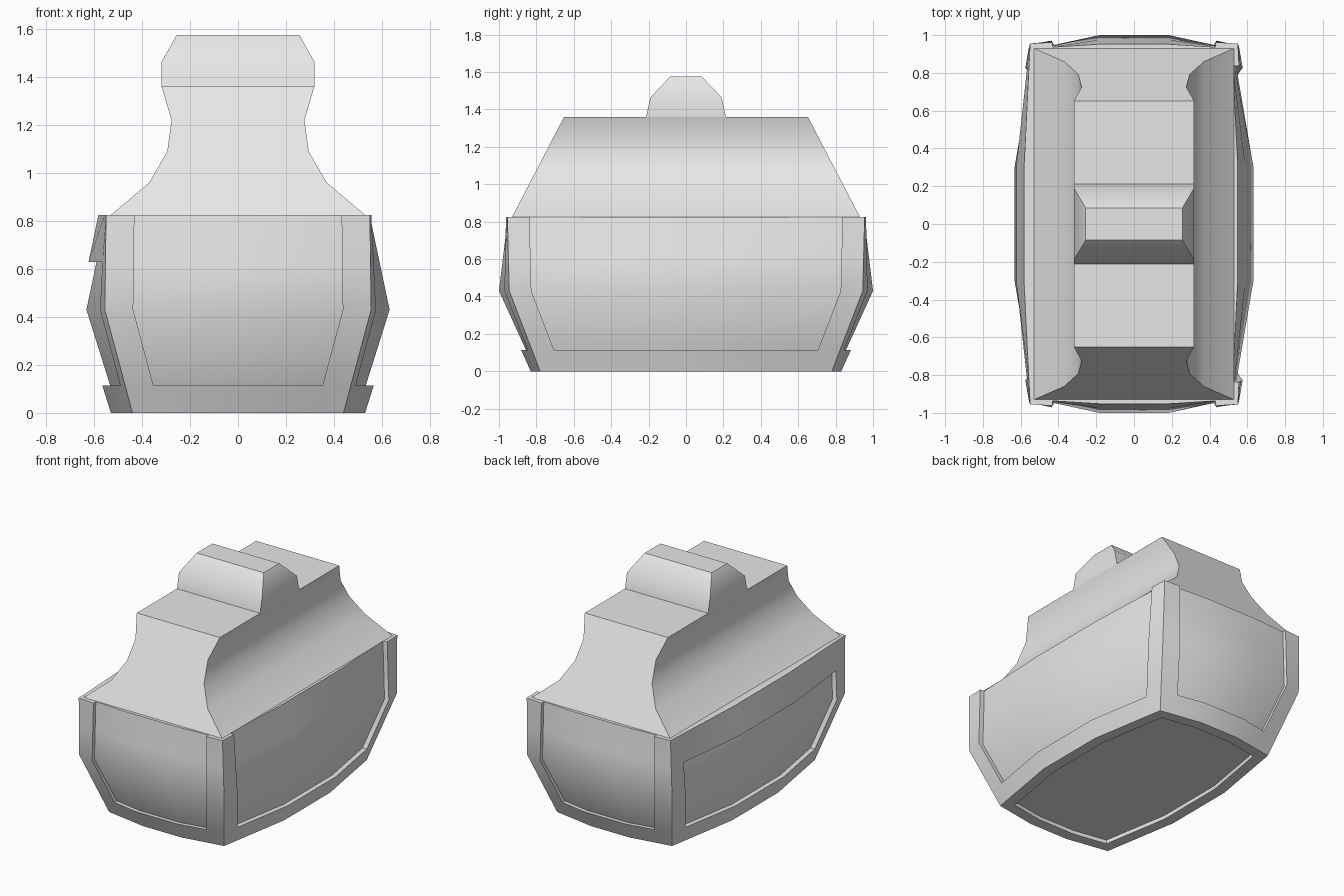
import bpy, bmesh, math

old = bpy.data.objects.get("Cube")
if old:
    bpy.data.objects.remove(old, do_unlink=True)

grey = bpy.data.materials.new("light_grey")
grey.use_nodes = True
grey.diffuse_color = (0.8, 0.8, 0.8, 1)
grey.node_tree.nodes["Principled BSDF"].inputs["Base Color"].default_value = (0.8, 0.8, 0.8, 1)


def finish(name, bm):
    """Turn a bmesh into a shaded object."""
    bmesh.ops.recalc_face_normals(bm, faces=bm.faces)
    mesh = bpy.data.meshes.new(name)
    bm.to_mesh(mesh)
    bm.free()
    mesh.materials.append(grey)
    obj = bpy.data.objects.new(name, mesh)
    bpy.context.collection.objects.link(obj)
    bpy.ops.object.select_all(action='DESELECT')
    obj.select_set(True)
    bpy.context.view_layer.objects.active = obj
    bpy.ops.object.shade_smooth_by_angle(angle=math.radians(35))
    return obj


def loft(name, rings):
    """Skin stacked rectangles given as (half width, half depth, height)."""
    bm = bmesh.new()
    rows = [[bm.verts.new((sx * x, sy * y, z))
             for sx, sy in ((1, 1), (-1, 1), (-1, -1), (1, -1))] for x, y, z in rings]
    for low, high in zip(rows, rows[1:]):
        for i in range(4):
            k = (i + 1) % 4
            bm.faces.new((low[i], low[k], high[k], high[i]))
    bm.faces.new(rows[0])
    bm.faces.new(rows[-1])
    return finish(name, bm)


# Hull plan at key heights: z, corner x, corner y, bulge x, bulge y
KEYS = [(0, 0.44, 0.78, 0.53, 0.83),
        (0.43, 0.555, 0.945, 0.665, 1.026),
        (0.825, 0.55, 0.955, 0.582, 0.978)]
LEVELS = [0, 0.115, 0.43, 0.63, 0.825]
STRIP = 0.118


def mix(a, b, t):
    return a + (b - a) * t


def ring(z):
    low, high = (KEYS[0], KEYS[1]) if z <= KEYS[1][0] else (KEYS[1], KEYS[2])
    t = (z - low[0]) / (high[0] - low[0])
    cx, cy, mx, my = [mix(a, b, t) for a, b in zip(low[1:], high[1:])]
    a, b = cy * 0.32, cx * 0.33
    sx = mix(cx, mx, STRIP / (cy - a))
    sy = mix(cy, my, STRIP / (cx - b))
    q = [(mx, a), (sx, cy - STRIP), (cx, cy), (cx - STRIP, sy), (b, my)]
    return (q + [(-x, y) for x, y in reversed(q)] + [(-x, -y) for x, y in q]
            + [(x, -y) for x, y in reversed(q)])


# Hull with corner posts, bottom band, right flap and recessed panels
bm = bmesh.new()
plans = [ring(z) for z in LEVELS]
N = len(plans[0])
cache = {}


def is_panel(i, j):
    i %= N
    flap = j == 3 and i in (8, 9, 10)
    return 1 <= j <= 3 and i % 5 not in (1, 2) and not flap


def vert(i, j, inner):
    i %= N
    if (i, j, inner) not in cache:
        x, y = plans[j][i]
        if inner and i in (18, 19, 0, 1, 8, 9, 10, 11):
            x -= math.copysign(0.033, x)
        elif inner:
            y -= math.copysign(0.026, y)
        cache[i, j, inner] = bm.verts.new((x, y, LEVELS[j]))
    return cache[i, j, inner]


for j in range(len(LEVELS) - 1):
    for i in range(N):
        p = is_panel(i, j)
        cell = [(i, j), (i + 1, j), (i + 1, j + 1), (i, j + 1)]
        bm.faces.new([vert(a, b, p) for a, b in cell])
        if not p:
            continue
        # Ledges where a panel meets the frame
        sides = [(i, j - 1), (i + 1, j), (i, j + 1), (i - 1, j)]
        for k, near in enumerate(sides):
            if near[1] > 3 or is_panel(*near):
                continue
            a, b = cell[k], cell[(k + 1) % 4]
            bm.faces.new((vert(*a, True), vert(*b, True), vert(*b, False), vert(*a, False)))

bmesh.ops.holes_fill(bm, edges=bm.edges[:], sides=0)
bmesh.ops.recalc_face_normals(bm, faces=bm.faces)

# Recessed underside panel
under = [f for f in bm.faces if all(v.co.z < 0.001 for v in f.verts)]
bmesh.ops.inset_region(bm, faces=under, thickness=0.075, use_even_offset=True)
bmesh.ops.inset_region(bm, faces=under, thickness=0.002, depth=-0.025)
finish("hull", bm)

# Waisted upper body with sloping ends
profile = [(0.53, 0.825), (0.37, 0.96), (0.295, 1.09), (0.277, 1.22), (0.318, 1.36)]
loft("upper_body", [(x, mix(0.93, 0.652, (z - 0.825) / 0.535), z) for x, z in profile])

# Chamfered cap on the ridge
loft("top_cap", [(0.318, 0.213, 1.36), (0.318, 0.19, 1.465), (0.256, 0.085, 1.575)])
